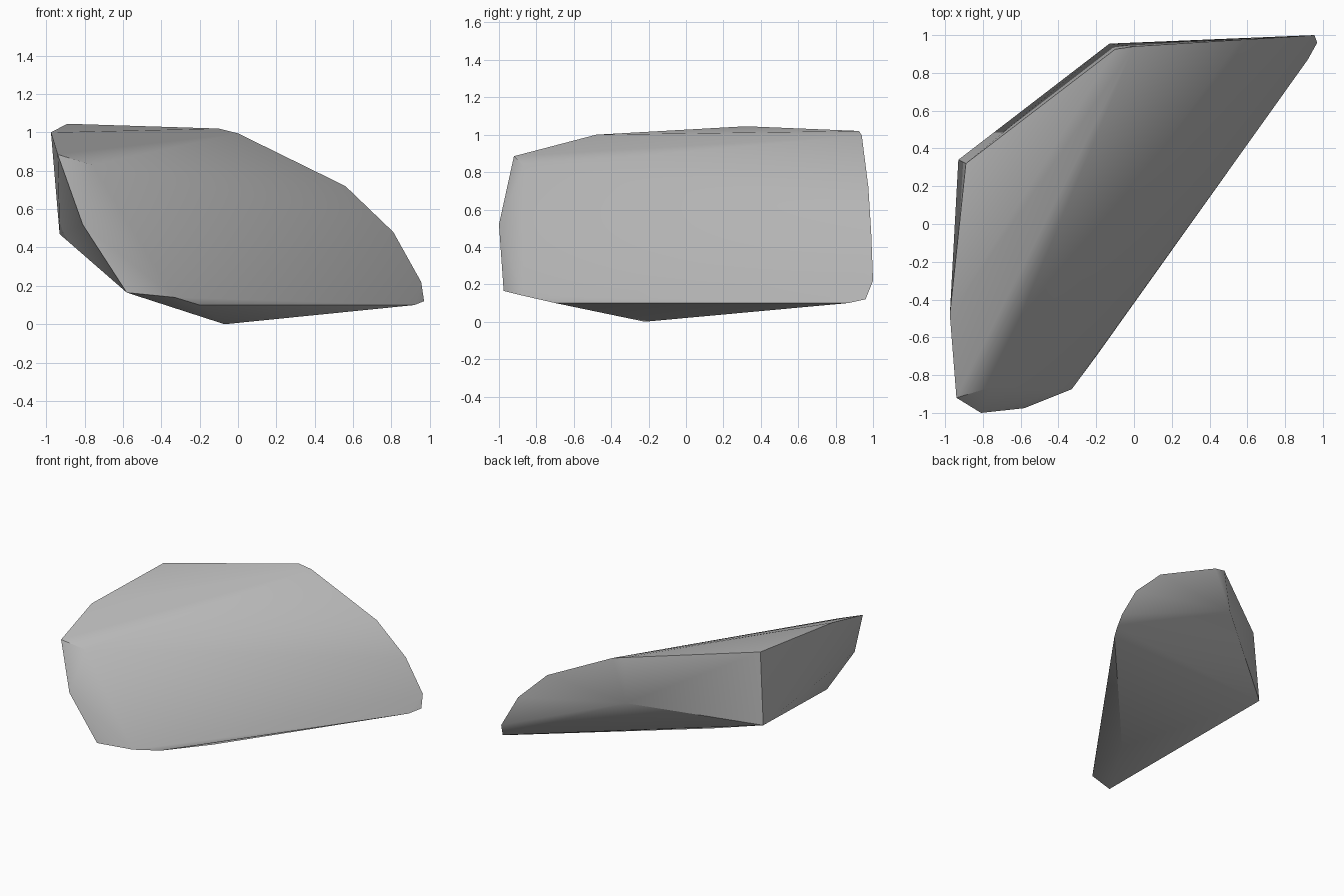
import bpy
import bmesh
import math

cube = bpy.data.objects.get("Cube")
if cube:
    bpy.data.objects.remove(cube, do_unlink=True)

# Corner points of the boulder, grouped by region
top_rim = [(-0.975, -0.48, 1.0), (-0.89, 0.32, 1.045), (-0.10, 0.925, 1.02), (0.0, 0.94, 0.995)]
back_slope = [(0.56, 0.975, 0.72), (0.81, 0.99, 0.48), (0.955, 1.0, 0.22), (0.97, 0.96, 0.12)]
front_nose = [(-0.94, -0.92, 0.885), (-0.76, -0.865, 0.83), (-0.81, -1.0, 0.52), (-0.58, -0.975, 0.165)]
underside = [(0.92, 0.87, 0.10), (-0.07, -0.22, 0.0), (-0.33, -0.875, 0.14), (-0.2, -0.7, 0.10)]
rear_corners = [(-0.93, 0.34, 0.47), (-0.13, 0.955, 0.67)]

# Stone material
stone = bpy.data.materials.new("stone grey")
stone.use_nodes = True
colour = (0.5, 0.5, 0.5, 1)
stone.diffuse_color = colour
stone.node_tree.nodes["Principled BSDF"].inputs["Base Color"].default_value = colour

# Wrap the corners in a faceted skin
bm = bmesh.new()
for point in top_rim + back_slope + front_nose + underside + rear_corners:
    bm.verts.new(point)
hull = bmesh.ops.convex_hull(bm, input=bm.verts)
spare = [g for g in hull["geom_interior"] if isinstance(g, bmesh.types.BMVert)]
bmesh.ops.delete(bm, geom=spare, context="VERTS")
bmesh.ops.recalc_face_normals(bm, faces=bm.faces)
mesh = bpy.data.meshes.new("boulder")
bm.to_mesh(mesh)
bm.free()
mesh.materials.append(stone)

boulder = bpy.data.objects.new("boulder", mesh)
bpy.context.collection.objects.link(boulder)
bpy.context.view_layer.objects.active = boulder
boulder.select_set(True)
bpy.ops.object.shade_smooth_by_angle(angle=math.radians(30))
